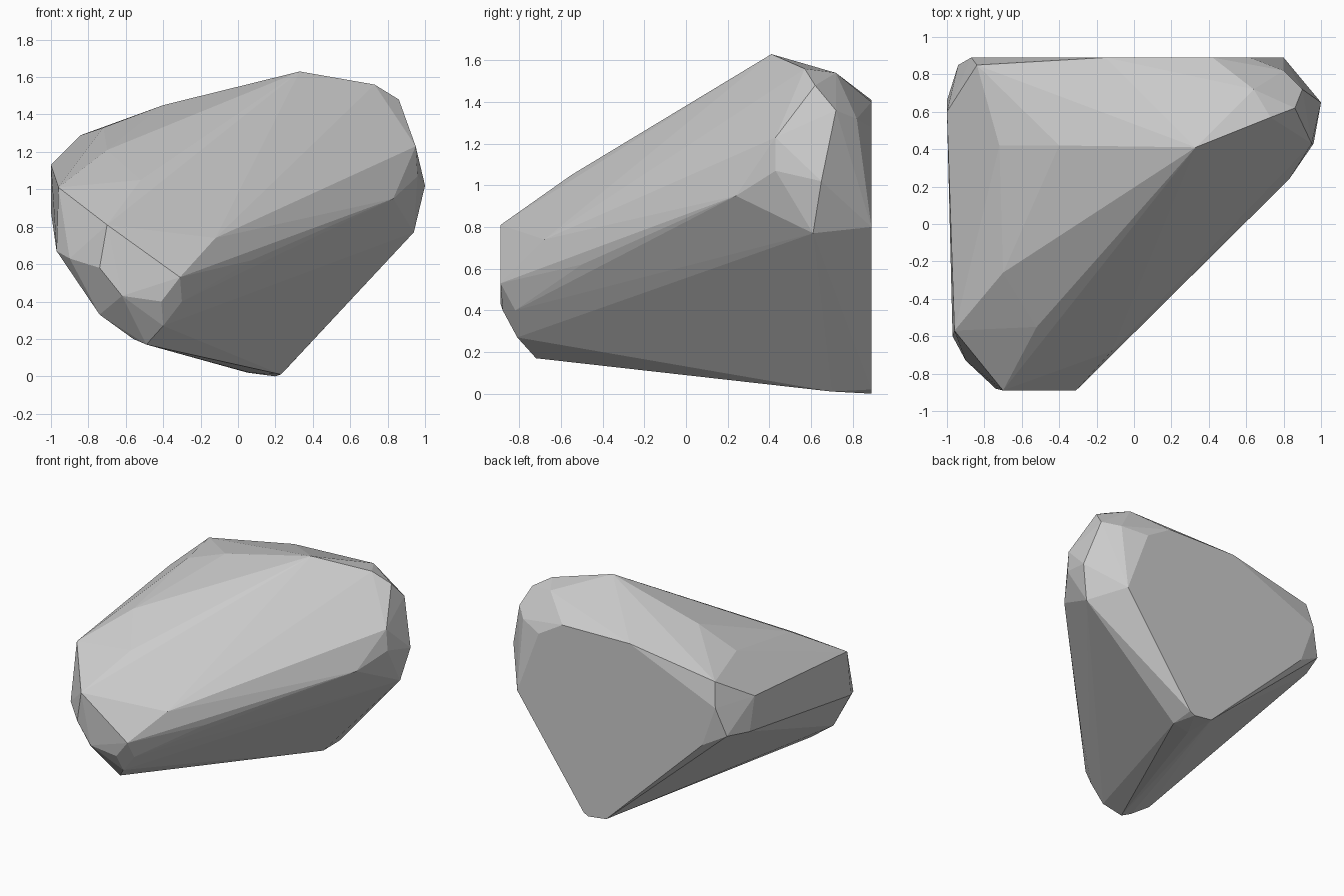
import bpy, bmesh

# Corner points of the boulder, grouped by region; the faces are their convex hull
crown = [(.33, .41, 1.63), (.73, .57, 1.56), (.64, .72, 1.54), (.86, .62, 1.48),
         (-.40, .42, 1.45), (-.72, .42, 1.33), (-.84, .85, 1.29),
         (-.70, -.26, 1.21), (-.52, -.55, 1.05)]
right_end = [(.90, .72, 1.36), (.80, .82, 1.32), (.95, .43, 1.23), (.96, .43, 1.07),
             (1, .65, 1.02), (.83, .24, .95), (.87, .79, .93), (.94, .61, .77)]
front_nose = [(-.70, -.89, .81), (-.31, -.89, .53), (-.62, -.89, .43), (-.74, -.88, .58),
              (-.41, -.88, .40), (-.30, -.82, .40), (-.40, -.81, .27), (-.49, -.72, .17),
              (-.56, -.70, .20), (-.74, -.72, .33), (-.90, -.73, .63), (-.12, -.68, .74),
              (.07, -.50, .62)]
left_end = [(-.96, -.57, 1.01), (-.97, -.60, .67), (-1, .60, 1.13), (-1, .66, .88),
            (-.94, .85, .90)]
base = [(.06, .65, .02), (.23, .70, .01)]
# Flat back, outlined in x and z
back = [(x, .89, z) for x, z in [(-.87, 1.11), (-.76, .80), (.05, .02), (.20, 0), (.24, .02),
                                 (.80, .80), (.62, 1.28), (.42, 1.40), (-.15, 1.41)]]

bm = bmesh.new()
for p in crown + right_end + front_nose + left_end + base + back:
    bm.verts.new(p)
hull = bmesh.ops.convex_hull(bm, input=bm.verts[:])
loose = [v for v in bm.verts if not v.link_faces]
bmesh.ops.delete(bm, geom=loose, context='VERTS')
bmesh.ops.recalc_face_normals(bm, faces=bm.faces[:])

# Flat-shaded boulder
mesh = bpy.data.meshes.new("boulder")
bm.to_mesh(mesh)
bm.free()
boulder = bpy.data.objects.new("boulder", mesh)
bpy.context.collection.objects.link(boulder)
